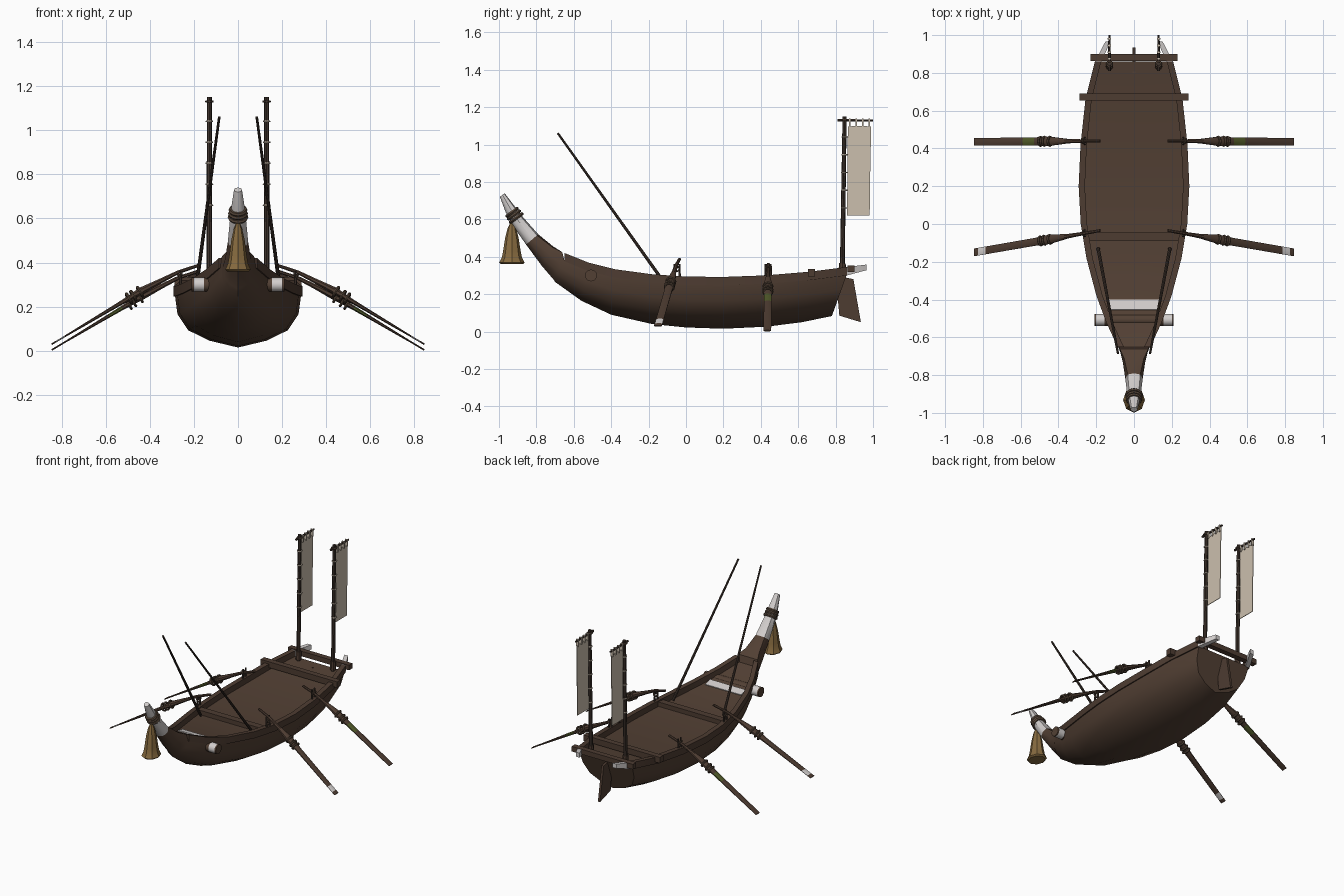
import bpy, bmesh, math
from mathutils import Vector, Matrix

if "Cube" in bpy.data.objects:
    bpy.data.objects.remove(bpy.data.objects["Cube"])

COLS = {
    "hull_brown": (0.085, 0.051, 0.034), "beam_brown": (0.075, 0.045, 0.031),
    "pole_dark": (0.05, 0.034, 0.026), "white_paint": (0.65, 0.62, 0.61),
    "cloth": (0.60, 0.52, 0.42), "ochre": (0.24, 0.145, 0.05),
    "rope": (0.09, 0.06, 0.04), "green_paint": (0.08, 0.10, 0.022),
}
M = {}
for k, c in COLS.items():
    M[k] = bpy.data.materials.new(k)
    M[k].diffuse_color = (*c, 1)


def finish(name, bm, mats, mirror=False, smooth=True):
    bmesh.ops.recalc_face_normals(bm, faces=bm.faces)
    me = bpy.data.meshes.new(name)
    bm.to_mesh(me)
    bm.free()
    for m in mats:
        me.materials.append(M[m])
    ob = bpy.data.objects.new(name, me)
    bpy.context.collection.objects.link(ob)
    if mirror:
        ob.modifiers.new("Mirror", 'MIRROR').use_mirror_merge = False
    if smooth:
        bpy.ops.object.select_all(action='DESELECT')
        ob.select_set(True)
        bpy.context.view_layer.objects.active = ob
        bpy.ops.object.shade_smooth_by_angle(angle=math.radians(35))
    return ob


def loft(name, rings, mats, rule=lambda i: 0, mirror=False, smooth=True):
    """Skin a list of closed rings, capped at both ends; rule gives the colour of each span."""
    bm = bmesh.new()
    vs = [[bm.verts.new(p) for p in r] for r in rings]
    n = len(vs[0])
    for i in range(len(vs) - 1):
        for j in range(n):
            k = (j + 1) % n
            bm.faces.new((vs[i][j], vs[i][k], vs[i + 1][k], vs[i + 1][j])).material_index = rule(i)
    bm.faces.new(vs[0]).material_index = rule(0)
    bm.faces.new(vs[-1]).material_index = rule(len(vs) - 2)
    return finish(name, bm, mats, mirror, smooth)


def tube(name, pts, mats, rule=lambda i: 0, mirror=False, n=8):
    """Straight tube through (point, radius) pairs."""
    d = Vector(pts[-1][0]) - Vector(pts[0][0])
    q = d.to_track_quat('Z', 'Y')
    rings = [[Vector(p) + q @ Vector((r * math.cos(a), r * math.sin(a), 0))
              for a in (2 * math.pi * j / n for j in range(n))] for p, r in pts]
    return loft(name, rings, mats, rule, mirror)


def box(name, c, size, mat, rx=0.0, mirror=False):
    bm = bmesh.new()
    bmesh.ops.create_cube(bm, size=1, matrix=Matrix.Translation(c) @ Matrix.Rotation(rx, 4, 'X')
                          @ Matrix.Diagonal((*size, 1)))
    return finish(name, bm, [mat], mirror, False)


def wrap(name, c, axis, R, r, mat, mirror=False, sy=1.0):
    """Rope ring around an axis."""
    q = Vector(axis).to_track_quat('Z', 'Y')
    rings = []
    bm = bmesh.new()
    for i in range(12):
        a = 2 * math.pi * i / 12
        u = Vector((math.cos(a), math.sin(a) * sy, 0))
        rings.append([bm.verts.new(Vector(c) + q @ (u * (R + r * math.cos(b)) + Vector((0, 0, r * math.sin(b)))))
                      for b in (2 * math.pi * j / 6 for j in range(6))])
    for i in range(12):
        for j in range(6):
            k, l = (i + 1) % 12, (j + 1) % 6
            bm.faces.new((rings[i][j], rings[k][j], rings[k][l], rings[i][l]))
    return finish(name, bm, [mat], mirror)


def plate(name, yz, x, t, mat, mirror=False):
    """Thin upright panel from an outline in the y-z plane."""
    return loft(name, [[(x + s * t, y, z) for y, z in yz] for s in (-1, 1)], [mat], mirror=mirror, smooth=False)


# hull with upswept prow: (top y, top z, half width, keel y, keel z)
HORN = [(-.97, .74, .018, -.995, .72), (-.92, .675, .029, -.965, .64), (-.87, .61, .037, -.925, .565),
        (-.79, .52, .046, -.855, .465), (-.71, .455, .060, -.77, .35), (-.662, .425, .075, -.71, .28)]
SHEER = [(-.65, .42, .08, -.70, .265), (-.52, .368, .14, -.56, .165), (-.38, .333, .192, -.40, .09),
         (-.18, .306, .245, -.18, .04), (0, .294, .275, 0, .022), (.2, .292, .286, .2, .015),
         (.42, .30, .276, .43, .026), (.66, .32, .25, .62, .05), (.86, .345, .2, .78, .083)]
ROUND = [(0, 0), (.5, .08), (.85, .25), (1, .55), (.72, .9), (0, 1)]
BOAT = [(0, 0), (.45, .13), (.79, .33), (.96, .64), (1, 1), (0, 1)]


def section(st, t, drop):
    y1, z1, w, y0, z0 = st
    z1 -= drop
    half = []
    for a, b in zip(ROUND, BOAT):
        u, v = a[0] + (b[0] - a[0]) * t, a[1] + (b[1] - a[1]) * t
        half.append((u * w, y0 + (y1 - y0) * v, z0 + (z1 - z0) * v))
    return half + [(-x, y, z) for x, y, z in half[-2:0:-1]]


rings = [section(s, max(0, (i - 3) / 2), 0) for i, s in enumerate(HORN)]
rings += [section(s, 1, .04) for s in SHEER]
loft("hull", rings, ["hull_brown", "white_paint"], lambda i: 1 if i < 3 else 0)

# gunwales with white tips past the stern
g = []
for y, z, w in [s[:3] for s in SHEER] + [(.965, .358, .14)]:
    h = .03 if y > .9 else .045
    a, b = (.012, -.016) if y > .9 else (.007, -.026)
    g.append([(w + a, y, z), (w + b, y, z), (w + b, y, z - h), (w + a, y, z - h)])
loft("gunwale", g, ["beam_brown", "white_paint"], lambda i: int(i == len(SHEER) - 1), mirror=True)

# cross beams, bow roller and foredeck stripe
box("stern_beam", (0, .882, .335), (.46, .036, .034), "beam_brown")
box("rear_thwart", (0, .672, .315), (.575, .038, .04), "beam_brown")
box("middle_thwart", (0, -.068, .275), (.52, .045, .03), "beam_brown")
tube("bow_roller", [((x, -.508, .30), .032) for x in (-.21, -.2, -.155, .155, .2, .21)],
     ["hull_brown", "white_paint"], lambda i: int(i in (1, 3)), n=12)
box("foredeck_stripe", (0, -.427, .306), (.27, .055, .009), "white_paint", -.245)

# rudder
plate("rudder", [(.80, .30), (.895, .28), (.935, .05), (.82, .085)], 0, .008, "beam_brown")

# rope, cord and bell on the prow
for i, o in enumerate((-.014, .006, .024)):
    wrap("prow_rope_%d" % i, (0, -.916 - .59 * o, .618 + .81 * o), (0, -.59, .81), .037 - i * .002, .010, "rope")
tube("bell_cord", [((0, -.935, .61), .009), ((0, -.93, .56), .009)], ["rope"])
prof = [(.010, .578), (.022, .555), (.036, .50), (.047, .43), (.054, .395), (.068, .368), (.058, .36)]
loft("bell", [[(.85 * r * math.cos(a), -.931 + r * math.sin(a), z)
               for a in (math.pi * j / 4 for j in range(8))] for r, z in prof], ["ochre"])

# slanting bow poles
tube("bow_pole", [((.19, -.13, .28), .009), ((.085, -.685, 1.06), .006)], ["pole_dark"], mirror=True)


# oars with lashings and pins
def oar(name, y0, y1, dz, bands, band_mat):
    prof = [(.18, .365, .008, .008), (.27, .335, .009, .009), (.35, .295, .012, .012),
            (.44, .249, .024, .018), (.48, .225, .025, .014)]
    prof += [(x, .225 - (x - .48) * .595, .021, max(.004, .012 - (x - .48) * .03))
             for x in (.525, .585, .785, .825, .845)]
    n = Vector((.5, 0, .86))
    rs = []
    for x, z, w, t in prof:
        c = Vector((x, y0 + (y1 - y0) * (x - .18) / .665, z + dz))
        ang = [math.pi * j / 4 + math.pi / 8 for j in range(8)]
        rs.append([c + Vector((0, w * 1.06 * math.cos(a), 0)) + n * (t * math.sin(a)) for a in ang])
    loft(name, rs, ["beam_brown", band_mat], lambda i: int(i in bands), mirror=True)
    d = Vector((.86, (y1 - y0) * 1.25, -.5))
    for k, x in enumerate((.445, .475, .495)):
        c = (x, y0 + (y1 - y0) * (x - .18) / .665, .249 - (x - .44) * .6 + dz)
        wrap(name + "_lashing_%d" % k, c, d, .023, .007, "rope", True)
    yr = y0 + (y1 - y0) * .12
    for s in (-1, 1):
        tube(name + "_pin_%d" % (s + 1), [((.262, yr + s * .016, .27), .007),
                                          ((.258, yr + s * .013, .362), .006)], ["pole_dark"], mirror=True, n=6)
    wrap(name + "_rim_lashing", (.265, yr, .335), d, .014, .005, "rope", True)


oar("rear_oar", .44, .435, -.004, (5,), "green_paint")
oar("front_oar", -.035, -.15, .022, (7,), "white_paint")

# stern banners on poles
tube("banner_pole", [((.13, .835, .30), .013), ((.13, .848, 1.15), .011)], ["pole_dark"], mirror=True)
tube("banner_pole_foot", [((.13, .835, .31), .02), ((.13, .836, .365), .018)], ["beam_brown"], mirror=True)
tube("banner_bar", [((.13, .81, 1.13), .008), ((.13, 1.0, 1.128), .006)], ["pole_dark"], mirror=True, n=6)
wrap("banner_bar_lashing", (.13, .847, 1.13), (0, 0, 1), .014, .006, "rope", True)
plate("banner", [(.865, 1.095), (.905, 1.10), (.95, 1.10), (.99, 1.095), (.985, .85), (.982, .62),
                 (.86, .62), (.864, .85)], .13, .002, "cloth", True)
for i in range(4):
    y = .875 + i * .035
    plate("banner_top_tab_%d" % i, [(y - .004, 1.09), (y + .004, 1.09), (y + .004, 1.138), (y - .004, 1.138)],
          .13, .009, "cloth", True)
for i in range(5):
    z = .66 + i * .095
    wrap("banner_side_tie_%d" % i, (.13, .845 + i * .001, z), (0, 0, 1), .014, .004, "cloth", True)

for m in bpy.data.materials:
    if m.users and not m.is_grease_pencil:
        m.use_nodes = True
        m.node_tree.nodes["Principled BSDF"].inputs["Base Color"].default_value = m.diffuse_color
